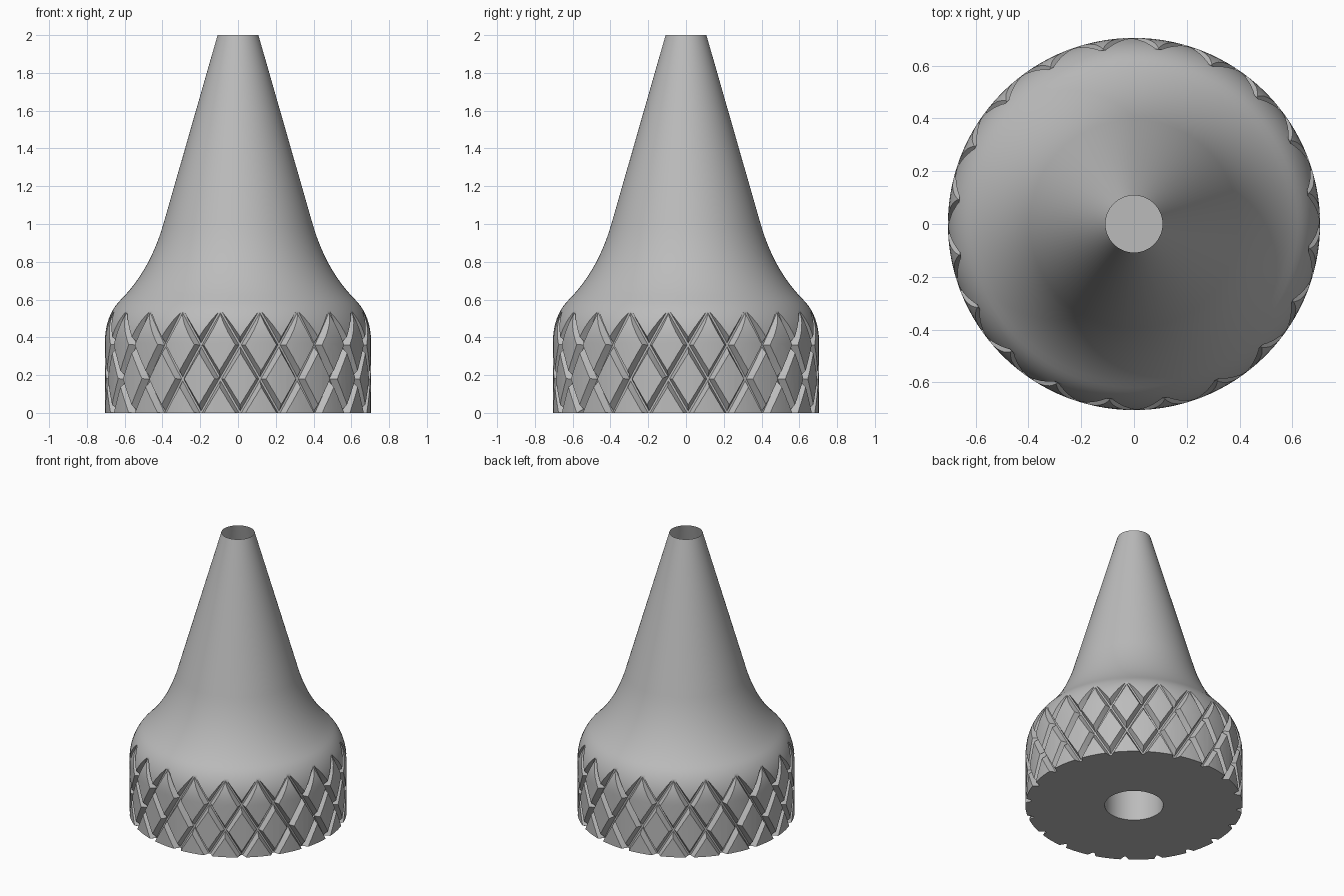
import bpy, bmesh, math
from mathutils import Vector

if "Cube" in bpy.data.objects:
    bpy.data.objects.remove(bpy.data.objects["Cube"])

SEGMENTS = 120
GROOVES = 20
TWIST = math.radians(50)      # groove turn per unit of height
PHASE = math.radians(-89)


def quad_curve(a, b, c, n):
    """Points of a quadratic curve from a to c, without the start point."""
    a, b, c = Vector(a), Vector(b), Vector(c)
    return [tuple(a * (1 - t) ** 2 + b * 2 * t * (1 - t) + c * t * t)
            for t in (i / n for i in range(1, n + 1))]


def make_object(name, bm):
    bmesh.ops.recalc_face_normals(bm, faces=bm.faces)
    mesh = bpy.data.meshes.new(name)
    bm.to_mesh(mesh)
    bm.free()
    obj = bpy.data.objects.new(name, mesh)
    bpy.context.collection.objects.link(obj)
    return obj


def revolve(name, profile):
    """Closed solid of revolution; both profile ends are capped."""
    bm = bmesh.new()
    rings = []
    for r, z in profile:
        rings.append([bm.verts.new((r * math.cos(a), r * math.sin(a), z))
                      for a in (2 * math.pi * i / SEGMENTS for i in range(SEGMENTS))])
    for lo, hi in zip(rings, rings[1:]):
        for i in range(SEGMENTS):
            j = (i + 1) % SEGMENTS
            bm.faces.new((lo[i], lo[j], hi[j], hi[i]))
    bm.faces.new(rings[0])
    bm.faces.new(rings[-1])
    return make_object(name, bm)


def groove_cutters(name, direction):
    """Ring of helical bars with a narrow floor and flared walls."""
    section = [(0.668, -0.006), (0.668, 0.006), (0.74, 0.046), (0.74, -0.046)]
    steps = 16
    bm = bmesh.new()
    for g in range(GROOVES):
        loops = []
        for s in range(steps + 1):
            z = -0.06 + 0.70 * s / steps
            mid = PHASE + 2 * math.pi * g / GROOVES + direction * TWIST * z
            loops.append([bm.verts.new((r * math.cos(mid + w / r),
                                        r * math.sin(mid + w / r), z))
                          for r, w in section])
        for lo, hi in zip(loops, loops[1:]):
            for i in range(4):
                j = (i + 1) % 4
                bm.faces.new((lo[i], lo[j], hi[j], hi[i]))
        bm.faces.new(loops[0])
        bm.faces.new(loops[-1])
    obj = make_object(name, bm)
    obj.hide_render = True
    return obj


# Body: blind bore, flat base, straight collar, rounded shoulder, flared cone
profile = [(0.19, 1.0), (0.19, 0.0), (0.705, 0.0), (0.705, 0.37)]
profile += quad_curve((0.705, 0.37), (0.705, 0.515), (0.62, 0.6), 10)
profile += quad_curve((0.62, 0.6), (0.467, 0.753), (0.395, 1.0), 14)
profile += [(0.108, 2.0)]
body = revolve("tapered_body", profile)

# Crossed grooves around the collar
cutters = [groove_cutters("groove_cutter_right", 1),
           groove_cutters("groove_cutter_left", -1)]
for cutter in cutters:
    mod = body.modifiers.new("grooves", 'BOOLEAN')
    mod.operation = 'DIFFERENCE'
    mod.solver = 'EXACT'
    mod.object = cutter
deps = bpy.context.evaluated_depsgraph_get()
cut_mesh = bpy.data.meshes.new_from_object(body.evaluated_get(deps))
body.modifiers.clear()
body.data = cut_mesh
for cutter in cutters:
    bpy.data.objects.remove(cutter)

# Open tip
bm = bmesh.new()
bm.from_mesh(cut_mesh)
tip = [f for f in bm.faces if all(v.co.z > 1.99 for v in f.verts)]
bmesh.ops.delete(bm, geom=tip, context='FACES')
bm.to_mesh(cut_mesh)
bm.free()

# Plain grey finish
grey = bpy.data.materials.new("plain_grey")
grey.diffuse_color = (0.5, 0.5, 0.5, 1)
grey.use_nodes = True
grey.node_tree.nodes["Principled BSDF"].inputs["Base Color"].default_value = grey.diffuse_color
cut_mesh.materials.clear()
cut_mesh.materials.append(grey)

bpy.context.view_layer.objects.active = body
body.select_set(True)
bpy.ops.object.shade_smooth_by_angle(angle=math.radians(30))
